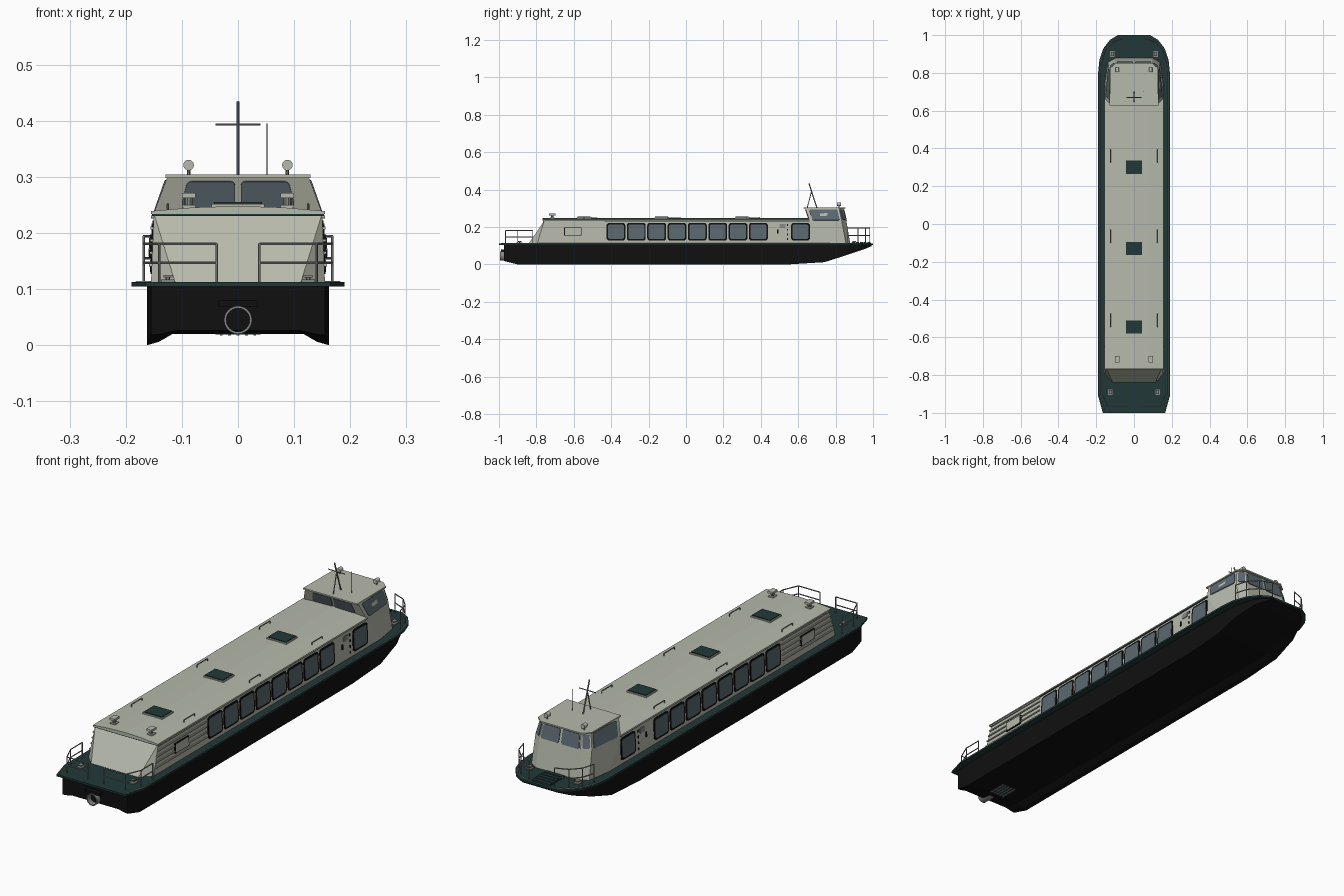
import bpy, bmesh, math
from mathutils import Vector as V

if "Cube" in bpy.data.objects:
    bpy.data.objects.remove(bpy.data.objects["Cube"])


def material(name, rgb):
    m = bpy.data.materials.new(name)
    m.diffuse_color = (*rgb, 1)
    m.use_nodes = True
    m.node_tree.nodes["Principled BSDF"].inputs["Base Color"].default_value = m.diffuse_color
    return m


LIGHT = material("pale grey paint", (0.47, 0.49, 0.41))
TEAL = material("dark teal paint", (0.016, 0.039, 0.039))
BLACK = material("black hull", (0.005, 0.005, 0.005))
GLASS = material("blue grey glass", (0.105, 0.14, 0.165))
METAL = material("grey metal", (0.24, 0.25, 0.24))


def finish(name, bm, mat):
    bmesh.ops.recalc_face_normals(bm, faces=bm.faces)
    me = bpy.data.meshes.new(name)
    bm.to_mesh(me)
    bm.free()
    me.materials.append(mat)
    ob = bpy.data.objects.new(name, me)
    bpy.context.collection.objects.link(ob)
    return ob


def loft(name, rings, mat):
    bm = bmesh.new()
    rs = [[bm.verts.new(p) for p in r] for r in rings]
    n = len(rs[0])
    for a, b in zip(rs, rs[1:]):
        for i in range(n):
            j = (i + 1) % n
            bm.faces.new((a[i], a[j], b[j], b[i]))
    bm.faces.new(rs[0])
    bm.faces.new(rs[-1])
    return finish(name, bm, mat)


def slab(name, half, z0, z1, mat):
    """Mirrored plan outline extruded from z0 to z1."""
    plan = half + [(-x, y) for x, y in reversed(half)]
    return loft(name, [[(x, y, z) for x, y in plan] for z in (z0, z1)], mat)


def box(name, c, s, mat):
    bm = bmesh.new()
    bmesh.ops.create_cube(bm, size=1)
    for v in bm.verts:
        v.co = V(c) + V(v.co[i] * s[i] for i in range(3))
    return finish(name, bm, mat)


def tube(name, pts, r, mat, sides=6):
    """Straight pipe segments joined in one object."""
    bm = bmesh.new()
    for a, b in zip(pts, pts[1:]):
        a, b = V(a), V(b)
        q = (b - a).to_track_quat('Z', 'Y')
        ring = [q @ V((r * math.cos(t), r * math.sin(t), 0))
                for t in (2 * math.pi * i / sides for i in range(sides))]
        lo = [bm.verts.new(a + p) for p in ring]
        hi = [bm.verts.new(b + p) for p in ring]
        for i in range(sides):
            j = (i + 1) % sides
            bm.faces.new((lo[i], lo[j], hi[j], hi[i]))
        bm.faces.new(lo)
        bm.faces.new(hi)
    return finish(name, bm, mat)


def pane(name, quad, u0, u1, v0, v1, mat, t=0.002, r=0.012):
    """Thin rounded plate on a four-cornered surface; u, v in 0..1."""
    a, b, c, d = map(V, quad)
    lu, lv = (b - a).length, (d - a).length
    ru, rv = r / lu, r / lv
    n = (b - a).cross(d - a).normalized()
    if n.dot((a + b + c + d) / 4 - V((0, 0.74, 0.2))) < 0:
        n = -n
    pts = []
    for k, (cu, cv) in enumerate(((u1 - ru, v1 - rv), (u0 + ru, v1 - rv),
                                  (u0 + ru, v0 + rv), (u1 - ru, v0 + rv))):
        for i in range(4):
            g = math.pi / 2 * (k + i / 3)
            u, v = cu + ru * math.cos(g), cv + rv * math.sin(g)
            pts.append(a.lerp(b, u).lerp(d.lerp(c, u), v))
    return loft(name, [[p - n * 0.002 for p in pts], [p + n * t for p in pts]], mat)


# hull: tunnel-bottomed barge with rising bow (y, width, keel z, tunnel z)
rings = []
for y, w, zk, zm in ((-0.972, 0.155, 0.018, 0.026), (-0.9, 0.162, 0, 0.02),
                     (0.55, 0.162, 0, 0.02), (0.74, 0.162, 0.012, 0.022),
                     (0.86, 0.155, 0.05, 0.05), (0.95, 0.125, 0.08, 0.08),
                     (0.993, 0.085, 0.098, 0.098)):
    h = [(w, 0.106), (w, zk), (w * 0.87, zk + (zm - zk) * 0.3), (w * 0.72, zm)]
    rings.append([(x, y, z) for x, z in h + [(-x, z) for x, z in reversed(h)]])
loft("hull", rings, BLACK)

# deck and its thin pale edge line
plan = [(0.165, -1), (0.19, -0.91), (0.19, 0.80), (0.183, 0.87),
        (0.162, 0.93), (0.127, 0.975), (0.085, 1.0)]
slab("deck", plan, 0.105, 0.113, TEAL)
for s in (1, -1):
    tube("deck_edge_line", [(s * (x - 0.008), y * 0.988, 0.113) for x, y in plan],
         0.0011, LIGHT, 4)

# cabin with raked, inward-cut stern
ends = []
bm = bmesh.new()
P = {}
for s in (1, -1):
    for k, p in {"sb": (0.112, -0.84, 0.112), "cb": (0.155, -0.795, 0.112),
                 "st": (0.15, -0.757, 0.235), "ft": (0.15, 0.66, 0.235),
                 "fb": (0.155, 0.745, 0.112)}.items():
        P[k, s] = bm.verts.new((p[0] * s, p[1], p[2]))
for s in (1, -1):
    bm.faces.new([P[k, s] for k in ("cb", "fb", "ft", "st")])
    bm.faces.new([P[k, s] for k in ("sb", "cb", "st")])
for ks in (("sb", "st"), ("st", "ft"), ("ft", "fb")):
    bm.faces.new((P[ks[0], 1], P[ks[1], 1], P[ks[1], -1], P[ks[0], -1]))
bm.faces.new([P[k, 1] for k in ("sb", "cb", "fb")] + [P[k, -1] for k in ("fb", "cb", "sb")])
finish("cabin", bm, LIGHT)

# cambered roof over a teal trim
prof = [(-0.155, 0.234), (-0.155, 0.239), (-0.08, 0.2455), (0, 0.248),
        (0.08, 0.2455), (0.155, 0.239), (0.155, 0.234)]
loft("cabin_roof", [[(x, y, z) for x, z in prof] for y in (-0.767, 0.662)], LIGHT)
box("roof_trim", (0, -0.052, 0.232), (0.306, 1.426, 0.004), TEAL)

# wheelhouse: three rings, raked front with chamfered corners
levels = [(0.112, [(0.155, 0.745), (0.138, 0.855), (0.10, 0.878)]),
          (0.235, [(0.15, 0.66), (0.134, 0.832), (0.098, 0.857)]),
          (0.300, [(0.126, 0.637), (0.120, 0.818), (0.09, 0.842)])]
loft("wheelhouse", [[(x, y, z) for x, y in h + [(-x, y) for x, y in reversed(h)]]
                    for z, h in levels], LIGHT)
slab("wheelhouse_roof", [(0.129, 0.627), (0.127, 0.825), (0.095, 0.852)], 0.298, 0.304, LIGHT)
(low, mid, top) = [[(x, y, z) for x, y in h] for z, h in levels]


def flip(p, s):
    return (p[0] * s, p[1], p[2])


for s in (1, -1):
    side = [flip(p, s) for p in (mid[0], mid[1], top[1], top[0])]
    corner = [flip(p, s) for p in (mid[1], mid[2], top[2], top[1])]
    front = [(0, mid[2][1], 0.235), flip(mid[2], s), flip(top[2], s), (0, top[2][1], 0.3)]
    rear = [(0, mid[0][1], 0.235), flip(mid[0], s), flip(top[0], s), (0, top[0][1], 0.3)]
    for nm, q, u0, u1, v0, v1 in (("side", side, 0.1, 0.94, 0.0, 0.9),
                                  ("corner", corner, 0.15, 0.85, 0.05, 0.9),
                                  ("front", front, 0.06, 0.94, 0.0, 0.9),
                                  ("rear", rear, 0.04, 0.70, 0.18, 0.88)):
        pane("wheelhouse_%s_window" % nm, q, u0, u1, v0, v1, GLASS, 0.003, 0.008)

# cabin sides: windows, door fittings, stern ribs and vent
for s in (1, -1):
    def wall(name, y0, y1, z0, z1, mat, t, r):
        f = lambda z: 0.155 - 0.005 * (z - 0.112) / 0.123
        q = [(s * f(z), y, z) for y, z in ((y0, z0), (y1, z0), (y1, z1), (y0, z1))]
        pane(name, q, 0, 1, 0, 1, mat, t, r)
    for y in [-0.425 + 0.1088 * i for i in range(8)] + [0.562]:
        wall("window_frame", y, y + 0.101, 0.127, 0.222, BLACK, 0.002, 0.014)
        wall("window_glass", y + 0.008, y + 0.093, 0.135, 0.214, GLASS, 0.003, 0.01)
    wall("door_window", 0.5, 0.532, 0.195, 0.217, METAL, 0.003, 0.004)
    wall("door_handle", 0.487, 0.494, 0.165, 0.187, BLACK, 0.004, 0.002)
    for z in (0.13, 0.155, 0.18, 0.205):
        wall("door_hinge", 0.541, 0.546, z, z + 0.01, BLACK, 0.003, 0.001)
    for z in (0.140, 0.162, 0.184, 0.206, 0.226):
        y0 = -0.795 + 0.038 * (z - 0.112) / 0.123
        wall("stern_rib", y0, -0.435, z, z + 0.005, LIGHT, 0.005, 0.001)
    wall("vent_frame", -0.652, -0.558, 0.155, 0.197, BLACK, 0.0055, 0.002)
    wall("vent_panel", -0.648, -0.562, 0.158, 0.194, LIGHT, 0.0065, 0.002)

# roof hatches and grab rails
for y in (0.3, -0.13, -0.545):
    box("hatch_base", (0, y, 0.247), (0.094, 0.078, 0.010), LIGHT)
    box("hatch_lid", (0, y, 0.252), (0.086, 0.07, 0.007), TEAL)
for s in (1, -1):
    for y in (0.36, -0.065, -0.51):
        x = s * 0.125
        tube("roof_grab_rail", [(x, y - 0.035, 0.24), (x, y - 0.035, 0.252),
                                (x, y + 0.035, 0.252), (x, y + 0.035, 0.24)], 0.002, METAL)
    # stern roof lamps
    box("lamp_foot", (s * 0.088, -0.715, 0.247), (0.024, 0.026, 0.005), LIGHT)
    tube("lamp_stem", [(s * 0.088, -0.715, 0.245), (s * 0.088, -0.715, 0.265)], 0.007, METAL, 10)
    box("lamp_head", (s * 0.088, -0.715, 0.267), (0.024, 0.034, 0.009), LIGHT)
    # searchlights on the wheelhouse
    tube("searchlight_stem", [(s * 0.088, 0.818, 0.303), (s * 0.088, 0.818, 0.315)], 0.003, METAL)
    tube("searchlight", [(s * 0.088, 0.806, 0.321), (s * 0.088, 0.829, 0.321)], 0.0095, LIGHT, 14)

# mast, crossbar and aerial
tube("mast", [(0, 0.70, 0.302), (0, 0.657, 0.434)], 0.003, METAL, 8)
tube("mast_stay", [(0, 0.648, 0.302), (0, 0.671, 0.39)], 0.0025, METAL)
tube("mast_crossbar", [(-0.04, 0.67, 0.393), (0.04, 0.67, 0.393)], 0.002, METAL)
tube("aerial", [(0.052, 0.70, 0.302), (0.052, 0.70, 0.395)], 0.001, BLACK)

# deck railings
for s in (1, -1):
    for nm, path, zs in (
            ("stern", [(0.038, -0.965), (0.14, -0.965), (0.168, -0.9), (0.168, -0.82)], (0.147, 0.181)),
            ("bow", [(0.168, 0.865), (0.152, 0.92), (0.115, 0.96), (0.06, 0.982)], (0.155, 0.194))):
        for z in zs:
            tube(nm + "_rail", [(s * x, y, z) for x, y in path], 0.0023, METAL)
        for x, y in path:
            tube(nm + "_rail_post", [(s * x, y, 0.11), (s * x, y, zs[1])], 0.0023, METAL)
    # mooring bollards
    for y, x in ((-0.89, 0.125), (0.90, 0.115)):
        box("bollard_base", (s * x, y, 0.115), (0.024, 0.03, 0.004), METAL)
        box("bollard_bar", (s * x, y, 0.123), (0.016, 0.02, 0.004), METAL)
        tube("bollard_post", [(s * x, y, 0.113), (s * x, y, 0.124)], 0.004, METAL)

# bow boarding steps
for i in range(5):
    box("bow_step", (0, 0.895 + 0.021 * i, 0.1165), (0.086, 0.016, 0.007), TEAL)

# stern thruster nozzle and underside grating
bm = bmesh.new()
rg = []
for r, y in ((0.025, -0.93), (0.025, -0.995), (0.021, -0.995), (0.021, -0.93)):
    rg.append([bm.verts.new((r * math.cos(t), y, 0.045 + r * math.sin(t)))
               for t in (math.tau * i / 24 for i in range(24))])
for k in range(4):
    a, b = rg[k], rg[(k + 1) % 4]
    for i in range(24):
        bm.faces.new((a[i], a[(i + 1) % 24], b[(i + 1) % 24], b[i]))
finish("thruster_nozzle", bm, METAL)
box("thruster_bracket", (0, -0.98, 0.074), (0.07, 0.02, 0.012), BLACK)
box("intake_frame", (0, -0.86, 0.0205), (0.08, 0.09, 0.003), TEAL)
for i in range(5):
    box("intake_bar", (-0.03 + 0.015 * i, -0.86, 0.0185), (0.005, 0.08, 0.003), METAL)
